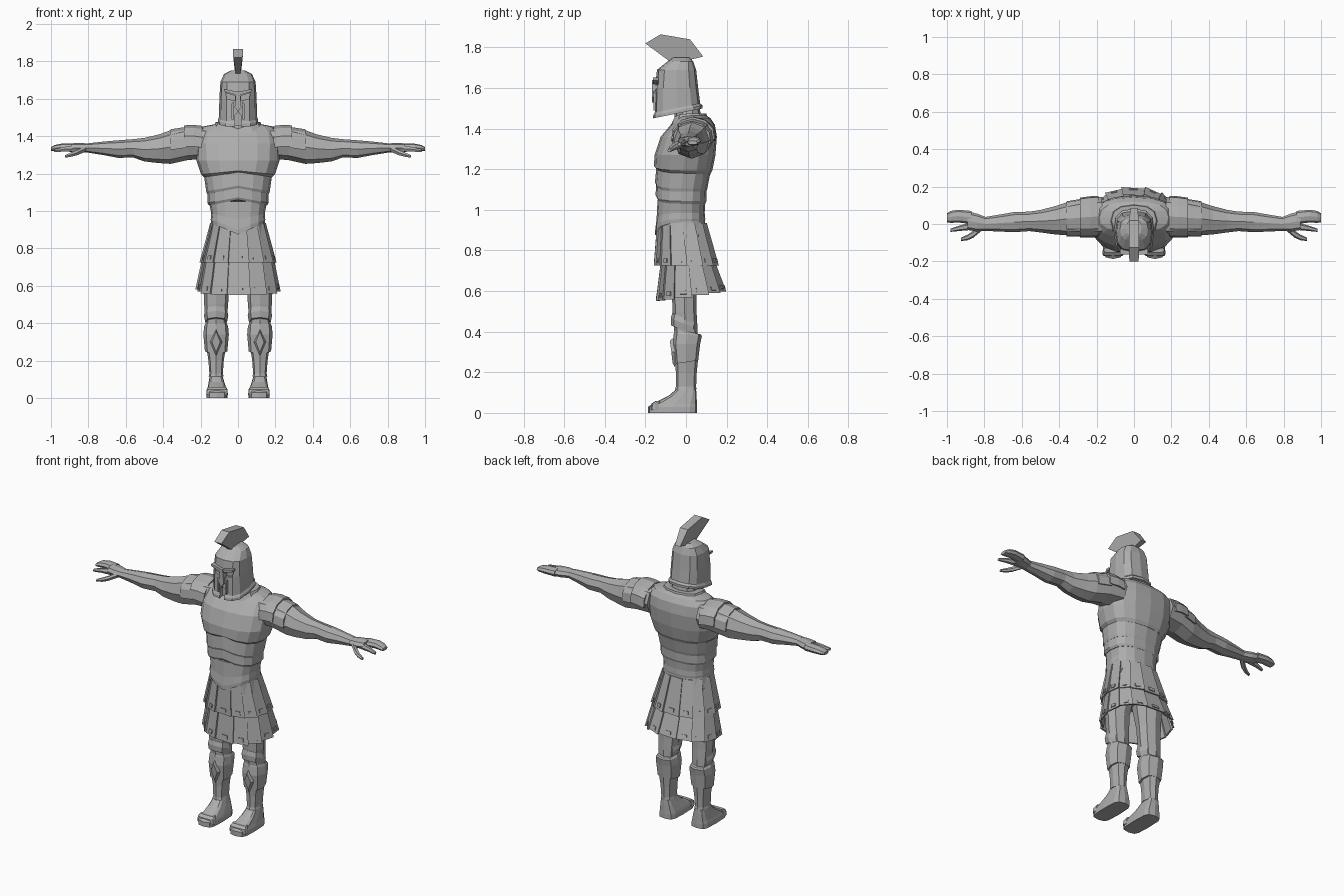
import bpy, bmesh, math
from mathutils import Vector

steel = bpy.data.materials.new("plain_grey")
steel.diffuse_color = (0.42, 0.42, 0.42, 1)


def make(name, solids, mirror=False):
    """Each solid is a list of rings with equal point counts, skinned and capped."""
    bm = bmesh.new()
    for rings in solids:
        vs = [[bm.verts.new(p) for p in r] for r in rings]
        n = len(rings[0])
        for a, b in zip(vs, vs[1:]):
            for i in range(n):
                j = (i + 1) % n
                bm.faces.new((a[i], a[j], b[j], b[i]))
        bm.faces.new(vs[0][::-1])
        bm.faces.new(vs[-1])
    bmesh.ops.recalc_face_normals(bm, faces=bm.faces)
    me = bpy.data.meshes.new(name)
    bm.to_mesh(me)
    bm.free()
    me.materials.append(steel)
    ob = bpy.data.objects.new(name, me)
    bpy.context.collection.objects.link(ob)
    if mirror:
        ob.modifiers.new("Mirror", 'MIRROR').use_mirror_merge = False
    return ob


def spow(v, p):
    return math.copysign(abs(v) ** p, v)


def oval(z, w, yf, yb, n=16, p=0.8, tilt=0, chev=0, xc=0):
    """Horizontal rounded ring; chev lifts the front centre, tilt lifts the back."""
    yc, r, pts = (yf + yb) / 2, (yb - yf) / 2, []
    for i in range(n):
        a = 2 * math.pi * i / n - math.pi / 2
        x, y = w * spow(math.cos(a), p), r * spow(math.sin(a), p)
        dz = tilt * y + (chev * max(0, 1 - abs(x) / w) if y < 0 else 0)
        pts.append((xc + x, yc + y, z + dz))
    return pts


def tube(x, yc, zc, ry, rz, n=8, p=0.9):
    """Ring across an arm or finger."""
    return [(x, yc + ry * spow(math.cos(2 * math.pi * i / n), p),
             zc + rz * spow(math.sin(2 * math.pi * i / n), p)) for i in range(n)]


def plate(pts, y0, y1):
    """Outline in x, z extruded along y."""
    return [[(x, y0, z) for x, z in pts], [(x, y1, z) for x, z in pts]]


# Torso armour
make("breastplate", [[
    oval(1.175, .175, -.142, .12, chev=.03), oval(1.195, .197, -.158, .13, chev=.02),
    oval(1.27, .222, -.155, .145), oval(1.36, .225, -.125, .152),
    oval(1.42, .215, -.075, .142), oval(1.452, .185, -.045, .12),
    oval(1.465, .12, -.03, .1)]])
make("upper_rib_band", [[
    oval(1.09, .165, -.146, .1, chev=.03), oval(1.105, .17, -.153, .105, chev=.03),
    oval(1.21, .185, -.145, .125, chev=.01)]])
make("lower_rib_band", [[
    oval(1.03, .155, -.143, .095, chev=.03), oval(1.043, .164, -.15, .1, chev=.03),
    oval(1.11, .164, -.146, .1, chev=.03)]])
make("abdomen_plate", [[
    oval(.935, .143, -.152, .093, chev=-.06), oval(.955, .146, -.152, .095, chev=-.055),
    oval(.985, .143, -.145, .092, chev=-.03), oval(1.05, .155, -.14, .095)]])
make("hips", [[
    oval(.74, .165, -.11, .12), oval(.86, .16, -.138, .11),
    oval(.96, .14, -.14, .09)]])
make("neck", [[oval(1.43, .085, -.06, .08, 10), oval(1.54, .07, -.05, .06, 10)]])
make("collar", [[
    oval(1.44, .135, -.08, .11, 12, chev=-.035), oval(1.475, .12, -.065, .1, 12, chev=-.04),
    oval(1.475, .09, -.05, .085, 12, chev=-.03)]])

# Helmet with eye and mouth slots
helmet = make("helmet", [[
    oval(1.475, .108, -.165, .082, 12, .7, .2), oval(1.49, .108, -.164, .082, 12, .7, .2),
    oval(1.502, .101, -.156, .07, 12, .7, .2), oval(1.6, .1, -.153, .06, 12, .7),
    oval(1.69, .094, -.143, .05, 12, .7), oval(1.732, .075, -.09, .035, 12, .7),
    oval(1.75, .04, -.065, .02, 12, .7)]])
cuts = [make("eye_cutter", [plate([(.015, 1.59), (.06, 1.6), (.066, 1.632), (.016, 1.615)],
                                  -.2, -.13)], True),
        make("mouth_cutter", [plate([(-.012, 1.4), (.012, 1.4), (.018, 1.51), (0, 1.53),
                                     (-.018, 1.51)], -.2, -.13)])]
for c in cuts:
    c.hide_render = True
    c.display_type = 'WIRE'
    m = helmet.modifiers.new("Slot", 'BOOLEAN')
    m.operation, m.object, m.solver = 'DIFFERENCE', c, 'EXACT'
make("nose_guard", [plate([(-.01, 1.64), (.01, 1.64), (.018, 1.555), (0, 1.53), (-.018, 1.555)],
                          -.168, -.14)])
make("brow_ridge", [plate([(0, 1.617), (.072, 1.638), (.074, 1.652), (0, 1.637)],
                          -.162, -.135)], True)
make("cheek_ridge", [plate([(.024, 1.49), (.034, 1.49), (.034, 1.575), (.02, 1.585)],
                           -.161, -.14)], True)

# Crest, widening toward the top
crest = [(-.085, 1.735, .012), (-.2, 1.82, .025), (-.125, 1.865, .027),
         (.02, 1.84, .027), (.085, 1.755, .018), (.0, 1.735, .012)]
make("crest", [[[(s * w, y, z) for y, z, w in crest] for s in (-1, 1)]])

# Arms and hands
make("arm", [[tube(*r) for r in (
    (.17, .04, 1.365, .105, .085), (.27, .035, 1.362, .1, .09), (.36, .028, 1.342, .088, .09),
    (.42, .02, 1.333, .076, .077), (.5, .015, 1.328, .06, .063), (.56, .014, 1.335, .052, .049),
    (.64, .01, 1.331, .054, .047), (.72, .005, 1.335, .045, .036),
    (.8, 0, 1.337, .037, .025))]], True)
make("hand", [
    [tube(*r) for r in ((.79, 0, 1.337, .036, .024), (.84, .008, 1.337, .048, .026),
                        (.89, .018, 1.338, .05, .024))],
    [tube(*r) for r in ((.87, .035, 1.338, .035, .023), (.94, .042, 1.34, .034, .021),
                        (.98, .038, 1.336, .032, .017), (1, .033, 1.331, .024, .01))],
    [tube(*r, 6) for r in ((.87, -.012, 1.334, .02, .02), (.93, -.022, 1.33, .015, .014),
                           (.98, -.033, 1.323, .009, .009))],
    [tube(*r, 6) for r in ((.815, -.015, 1.333, .022, .018), (.86, -.055, 1.312, .019, .016),
                           (.89, -.072, 1.302, .015, .013), (.925, -.082, 1.292, .009, .008))],
], True)


# Shoulder guards as arched shells
def arch(x, yc, zc, ry, rz, t=.012):
    angles = [math.radians(-10 + 200 * i / 6) for i in range(7)]
    return ([(x, yc + ry * math.cos(a), zc + rz * math.sin(a)) for a in angles] +
            [(x, yc + (ry - t) * math.cos(a), zc + (rz - t) * math.sin(a))
             for a in reversed(angles)])


make("shoulder_guard", [
    [arch(.19, .04, 1.355, .112, .1), arch(.235, .038, 1.362, .112, .098),
     arch(.29, .034, 1.362, .108, .096)],
    [arch(.275, .034, 1.355, .103, .095), arch(.36, .028, 1.343, .095, .094)]], True)


# Skirt strips with studs, shingled around two tiers
def tier(name, top, bottom, z_front, z_back, n):
    strips, studs = [], []

    def on(e, a, off):
        w, yf, yb = e
        return Vector(((w + off) * spow(math.sin(a), .85),
                       (yf + yb) / 2 - ((yb - yf) / 2 + off) * spow(math.cos(a), .85), 0))

    for i in range(n):
        mid, half = 2 * math.pi * i / n, math.pi / n
        a0, a1 = mid - half * 1.02, mid + half * 1.08
        f = (1 - math.cos(mid)) / 2
        zb = z_front + (z_back - z_front) * f

        def corners(off):
            t = [on(top[:3], a0, off), on(top[:3], a1, off + .007)]
            b = [on(bottom, a1, off + .01), on(bottom, a0, off)]
            for v in t:
                v.z = top[3]
            for v in b:
                v.z = zb
            return t + b
        outer, inner = corners(0), corners(-.01)
        strips.append([inner, outer])
        nrm = (outer[1] - outer[0]).cross(outer[3] - outer[0]).normalized()
        if nrm.dot(outer[0] - Vector((0, 0, outer[0].z))) < 0:
            nrm.negate()

        def at(u, v):
            return outer[0].lerp(outer[1], u).lerp(outer[3].lerp(outer[2], u), v)
        quad = [at(u, v) for u, v in ((.34, .83), (.68, .83), (.68, .93), (.34, .93))]
        studs.append([[p - nrm * .004 for p in quad], [p + nrm * .005 for p in quad]])
    make(name + "_strips", strips)
    make(name + "_studs", studs)


tier("upper_skirt", (.142, -.138, .098, .935), (.196, -.152, .155), .725, .725, 14)
tier("lower_skirt", (.178, -.115, .125, .78), (.218, -.142, .192), .55, .6, 14)

# Legs
leg = ((.88, .085, .075, -.1, .08), (.75, .1, .08, -.09, .08), (.6, .116, .069, -.07, .052),
       (.5, .117, .064, -.066, .052), (.43, .117, .058, -.06, .056), (.3, .117, .052, -.05, .062),
       (.2, .117, .037, -.045, .05), (.06, .117, .033, -.045, .048))
make("leg", [[oval(z, w, a, b, 8, xc=x) for z, x, w, a, b in leg]], True)
make("knee_guard", [
    [oval(z, w, a, b, 8, .75, t, xc=.117) for z, w, a, b, t in (
        (.25, .06, -.055, .06, .15), (.34, .068, -.066, .07, 0), (.385, .064, -.06, .078, -.1),
        (.4, .056, -.055, .072, -.2))],
    [oval(z, w, a, b, 8, .75, -.4, xc=.117) for z, w, a, b in (
        (.405, .058, -.074, .056), (.44, .065, -.075, .052), (.468, .06, -.068, .05))]], True)
make("knee_diamond", [[
    [(.085, -.055, .3), (.117, -.055, .225), (.149, -.055, .3), (.117, -.055, .375)],
    [(.095, -.072, .3), (.117, -.066, .245), (.139, -.072, .3), (.117, -.08, .355)]]], True)
make("shin_guard", [[oval(z, w, a, b, 8, .75, xc=.117) for z, w, a, b in (
    (.115, .04, -.054, .052), (.13, .036, -.05, .05), (.2, .041, -.05, .053),
    (.27, .052, -.056, .06))]], True)

# Feet with a raised toe band
make("foot", [[oval(z, w, a, b, 12, .5, xc=x) for z, x, w, a, b in (
    (0, .112, .056, -.187, .055), (.03, .112, .056, -.187, .055), (.045, .112, .052, -.165, .054),
    (.085, .115, .042, -.085, .052), (.115, .117, .035, -.05, .05))]], True)
make("toe_band", [[oval(z, w, a, b, 12, .5, xc=.112) for z, w, a, b in (
    (.015, .058, -.175, -.13), (.045, .056, -.17, -.13), (.058, .049, -.152, -.125))]], True)
